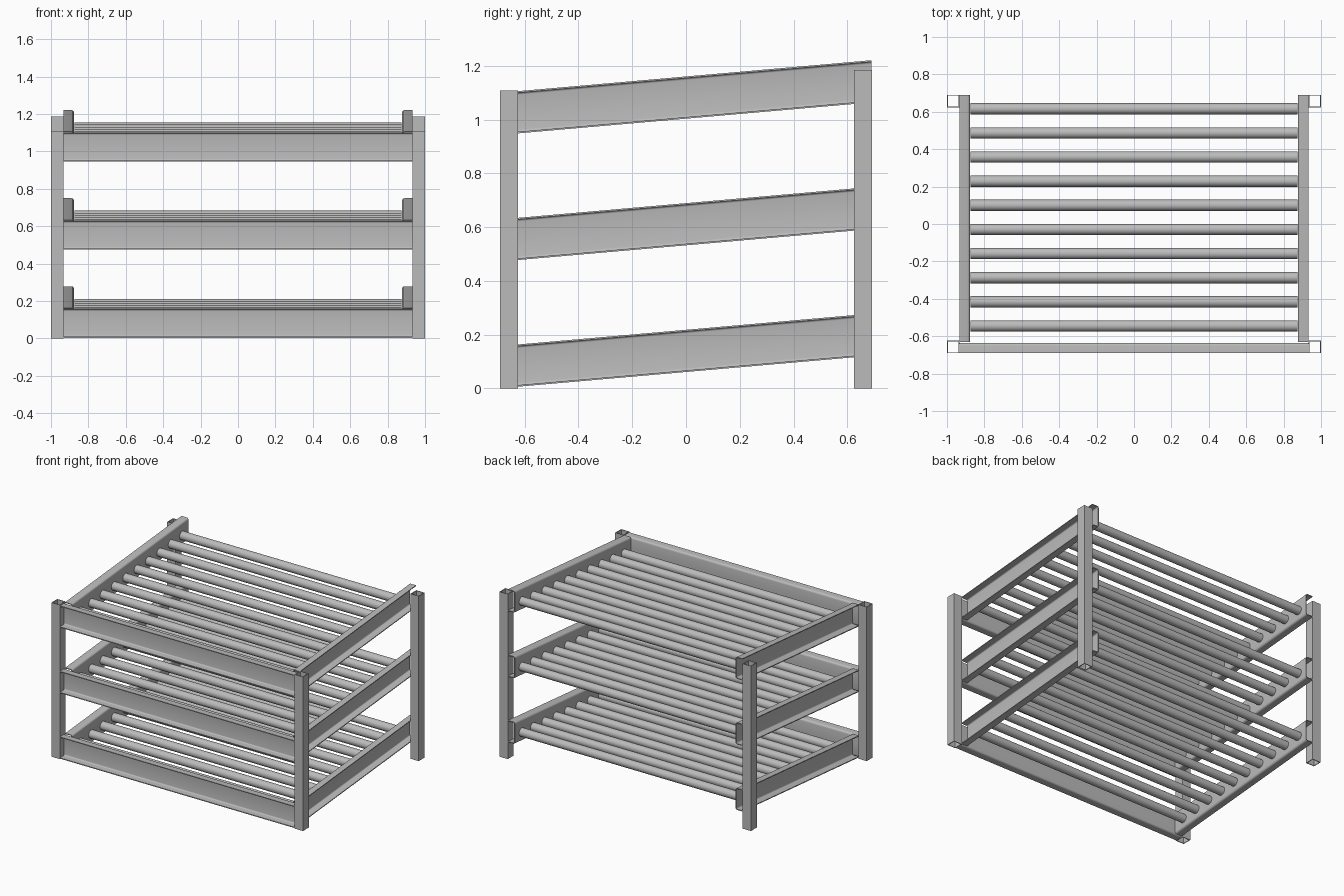
import bpy
import bmesh
import math
from mathutils import Vector

if "Cube" in bpy.data.objects:
    bpy.data.objects.remove(bpy.data.objects["Cube"], do_unlink=True)

steel = bpy.data.materials.new("grey_steel")
steel.use_nodes = True
GREY = (0.5, 0.5, 0.5, 1)
steel.diffuse_color = GREY
steel.node_tree.nodes["Principled BSDF"].inputs["Base Color"].default_value = GREY

POST = 0.067      # post width
WALL = 0.006      # sheet thickness
DEPTH = 0.055     # channel flange depth
HEIGHT = 0.157    # channel height
PITCH = 0.471     # distance between tiers
SLOPE = 0.0875    # rise of a shelf towards the back


def finish(bm, name, smooth=True):
    bmesh.ops.recalc_face_normals(bm, faces=bm.faces)
    mesh = bpy.data.meshes.new(name)
    bm.to_mesh(mesh)
    bm.free()
    mesh.materials.append(steel)
    obj = bpy.data.objects.new(name, mesh)
    bpy.context.collection.objects.link(obj)
    if smooth:
        bpy.ops.object.select_all(action="DESELECT")
        obj.select_set(True)
        bpy.context.view_layer.objects.active = obj
        bpy.ops.object.shade_smooth_by_angle(angle=math.radians(35))
    return obj


def channel_profile():
    """C section as (depth, height) points; the web is at depth 0."""
    def path(inset, radius):
        pts = [(DEPTH, inset)]
        for i in range(5):
            a = math.radians(270 - 22.5 * i)
            pts.append((inset + radius + radius * math.cos(a),
                        inset + radius + radius * math.sin(a)))
        return pts + [(d, HEIGHT - h) for d, h in reversed(pts)]
    return path(0, 0.014) + path(WALL, 0.008)[::-1]


def channel(name, start, end, outward):
    """Open channel swept from start to end, flanges pointing outward."""
    bm = bmesh.new()
    rings = [[bm.verts.new(Vector(p) + Vector(outward) * d + Vector((0, 0, h)))
              for d, h in channel_profile()] for p in (start, end)]
    a, b = rings
    n = len(a)
    for i in range(n):
        j = (i + 1) % n
        bm.faces.new((a[i], a[j], b[j], b[i]))
    # end caps as strips between the outer and inner outlines
    for ring in rings:
        for i in range(n // 2 - 1):
            bm.faces.new((ring[i], ring[i + 1], ring[n - 2 - i], ring[n - 1 - i]))
    finish(bm, name)


def post(name, x, y, height):
    """Square tube, open at both ends."""
    bm = bmesh.new()
    rings = []
    for half in (POST / 2, POST / 2 - 0.005):
        for z in (0, height):
            rings.append([bm.verts.new((x + sx * half, y + sy * half, z))
                          for sx, sy in ((-1, -1), (1, -1), (1, 1), (-1, 1))])
    ob, ot, ib, it = rings
    for p, q in ((ob, ot), (ot, it), (it, ib), (ib, ob)):
        for i in range(4):
            j = (i + 1) % 4
            bm.faces.new((p[i], p[j], q[j], q[i]))
    finish(bm, name, smooth=False)


def rod(name, y, z):
    bpy.ops.mesh.primitive_cylinder_add(vertices=24, radius=0.03, depth=1.75,
                                        location=(0, y, z),
                                        rotation=(0, math.pi / 2, 0))
    obj = bpy.context.object
    obj.name = name
    obj.data.materials.append(steel)
    bpy.ops.object.shade_smooth_by_angle(angle=math.radians(35))


# Corner posts
for side, sx in (("left", 1), ("right", -1)):
    post("front_post_" + side, sx * 0.9665, -0.6575, 1.107)
    post("back_post_" + side, sx * 0.9665, 0.6575, 1.185)

# Three sloping shelves
for tier in range(3):
    base = tier * PITCH
    tag = "_%d" % (tier + 1)
    channel("front_rail" + tag, (-0.933, -0.635, base + 0.003),
            (0.933, -0.635, base + 0.003), (0, -1, 0))
    for side, sx in (("left", 1), ("right", -1)):
        y0, y1 = -0.63, 0.69
        channel("side_rail_" + side + tag,
                (sx * 0.877, y0, base + 0.006),
                (sx * 0.877, y1, base + 0.006 + SLOPE * (y1 - y0)), (sx, 0, 0))
    for i in range(10):
        y = -0.545 + 0.129 * i
        rod("shelf_rod%s_%d" % (tag, i + 1), y,
            base + 0.08 + SLOPE * (y + 0.545))
